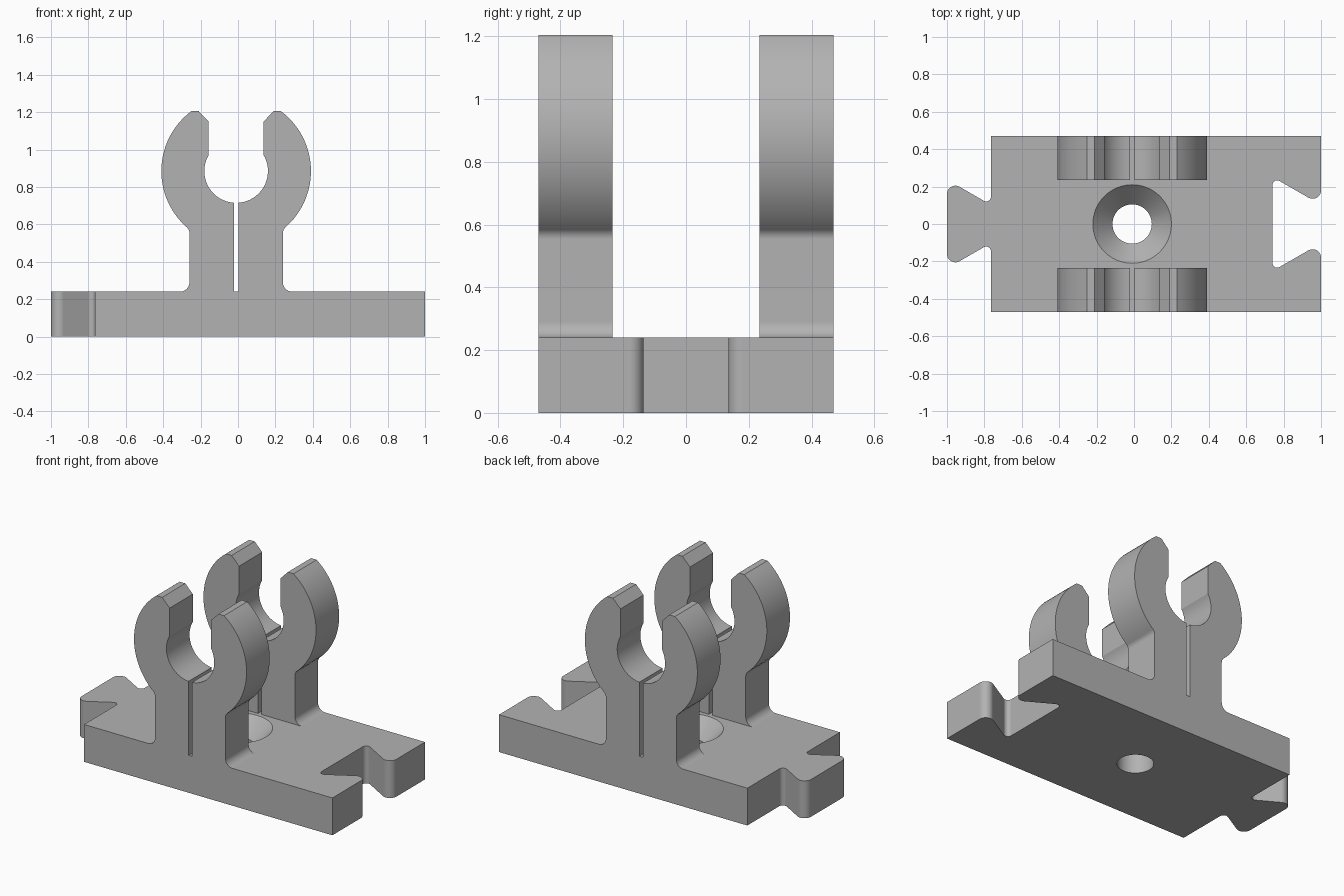
import bpy, bmesh, math
from mathutils import Vector

cube = bpy.data.objects.get("Cube")
if cube:
    bpy.data.objects.remove(cube, do_unlink=True)

grey = bpy.data.materials.new("plain grey")
grey.use_nodes = True
color = (0.45, 0.45, 0.45, 1)
grey.diffuse_color = color
grey.node_tree.nodes["Principled BSDF"].inputs["Base Color"].default_value = color

CX = -0.01       # axis of the clips and the screw hole
BASE_TOP = 0.24
HALF_Y = 0.47


def arc(cx, cy, r, start, end, steps):
    """Unrounded profile points along an arc, angles in degrees."""
    angles = [math.radians(start + (end - start) * i / steps) for i in range(steps + 1)]
    return [(cx + r * math.cos(a), cy + r * math.sin(a), 0) for a in angles]


def rounded(profile, steps=10):
    """Turn (x, y, radius) corners into a filleted outline."""
    out = []
    for i, (x, y, r) in enumerate(profile):
        p = Vector((x, y))
        if not r:
            out.append(p)
            continue
        a = (Vector(profile[i - 1][:2]) - p).normalized()
        b = (Vector(profile[(i + 1) % len(profile)][:2]) - p).normalized()
        half = a.angle(b) / 2
        centre = p + (a + b).normalized() * (r / math.sin(half))
        u = p + a * (r / math.tan(half)) - centre
        v = p + b * (r / math.tan(half)) - centre
        sweep = math.pi - 2 * half
        for k in range(steps + 1):
            t = sweep * k / steps
            out.append(centre + (u * math.sin(sweep - t) + v * math.sin(t)) / math.sin(sweep))
    return out


def make_object(name, bm):
    bmesh.ops.recalc_face_normals(bm, faces=bm.faces)
    mesh = bpy.data.meshes.new(name)
    bm.to_mesh(mesh)
    bm.free()
    mesh.materials.append(grey)
    obj = bpy.data.objects.new(name, mesh)
    bpy.context.collection.objects.link(obj)
    return obj


def prism(name, outline, place, depth):
    """Extrude an outline; place maps its 2D points into space."""
    bm = bmesh.new()
    face = bm.faces.new([bm.verts.new(place(p)) for p in outline])
    new = bmesh.ops.extrude_face_region(bm, geom=[face])["geom"]
    bmesh.ops.translate(bm, vec=depth, verts=[g for g in new if isinstance(g, bmesh.types.BMVert)])
    return make_object(name, bm)


# Base plate with a dovetail tab on one end and a matching socket on the other
upper = [
    (-1, 0.238, 0.045), (-0.765, 0.102, 0.025), (-0.765, HALF_Y, 0),
    (1, HALF_Y, 0), (1, 0.102, 0.045), (0.74, 0.252, 0.025),
]
lower = [(x, -y, r) for x, y, r in reversed(upper)]
base = prism("clip_base", rounded(upper + lower), lambda p: (p.x, p.y, 0), (0, 0, BASE_TOP))

# Split clip: slot, bore, lead-in, outer ring, neck and foot fillet
ring_z = 0.885
half = [(0.0125, BASE_TOP, 0)]
half += arc(0, ring_z, 0.17, -85.8, 30.2, 24)
half += [(0.147, 1.15, 0), (0.2, 1.205, 0)]
half += arc(0, ring_z, 0.4, 53.1, -50, 28)
half += [(0.25, 0.573, 0.04), (0.25, BASE_TOP, 0.05), (0.32, BASE_TOP, 0), (0.32, 0.1, 0)]
outline = rounded(half + [(-x, z, r) for x, z, r in reversed(half)])
helpers = []
for name, y in (("front_clip", -HALF_Y), ("back_clip", 0.235)):
    clip = prism(name, outline, lambda p: (p.x + CX, y, p.y), (0, 0.235, 0))
    helpers.append((clip, "UNION"))

# Countersunk screw hole
bm = bmesh.new()
rings = []
for r, z in ((0.105, -0.1), (0.105, 0.13), (0.21, BASE_TOP), (0.21, 0.3)):
    rings.append([bm.verts.new((CX + x, y, z)) for x, y, _ in arc(0, 0, r, 0, 360, 64)[:-1]])
for a, b in zip(rings, rings[1:]):
    for i in range(len(a)):
        j = (i + 1) % len(a)
        bm.faces.new((a[i], a[j], b[j], b[i]))
bm.faces.new(rings[0])
bm.faces.new(rings[-1])
hole = make_object("hole_cutter", bm)
hole.hide_render = True
helpers.append((hole, "DIFFERENCE"))

# Merge everything into one solid
for obj, operation in helpers:
    mod = base.modifiers.new(obj.name, "BOOLEAN")
    mod.operation = operation
    mod.solver = "EXACT"
    mod.object = obj
bpy.context.view_layer.update()
solid = bpy.data.meshes.new_from_object(base.evaluated_get(bpy.context.evaluated_depsgraph_get()))
base.modifiers.clear()
base.data = solid
for obj, _ in helpers:
    bpy.data.objects.remove(obj, do_unlink=True)
base.name = "clip_mount"

# Smooth rounded surfaces, keep edges crisp and flats flat
bpy.ops.object.select_all(action="DESELECT")
base.select_set(True)
bpy.context.view_layer.objects.active = base
bpy.ops.object.shade_smooth_by_angle(angle=math.radians(25))
weighted = base.modifiers.new("flat_faces", "WEIGHTED_NORMAL")
weighted.keep_sharp = True
